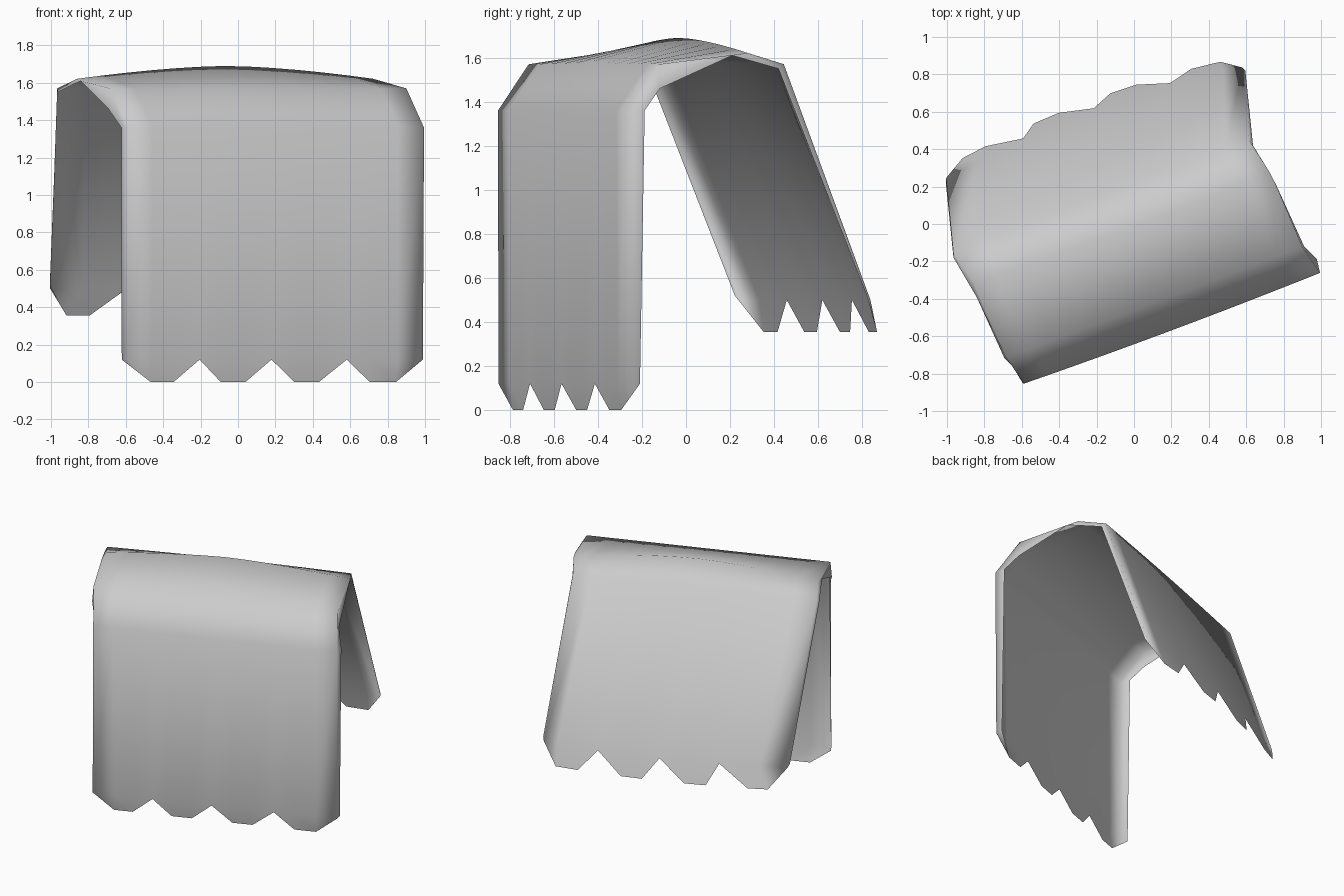
import bpy, bmesh, math

if "Cube" in bpy.data.objects:
    bpy.data.objects.remove(bpy.data.objects["Cube"])

TURN = math.radians(20.5)
HALF = 0.855

# Rows across the drape, front hem to back hem:
# (v, z, end shift, middle shift, edge dv, edge dz, bow dv, arch dz)
ROWS = [
    (-0.592, 0.12, -0.010, -0.010,  0.050,  0.00,  0.003,  0.00),  # front notch line
    (-0.603, 1.36, -0.005, -0.010,  0.075,  0.00,  0.010,  0.00),  # front shoulder
    (-0.430, 1.57, -0.045, -0.045,  0.000, -0.11,  0.000,  0.00),  # front crease
    (-0.010, 1.69, -0.070, -0.070, -0.080, -0.01,  0.020, -0.07),  # ridge
    ( 0.200, 1.58, -0.112, -0.100, -0.030, -0.02,  0.000, -0.01),  # back crease
    ( 0.655, 0.50, -0.010,  0.035, -0.020,  0.02, -0.075,  0.00),  # back notch line
]

# Columns: curled lips at both ends, four teeth between
TEETH = [-0.7, -0.57, -0.3, -0.16, 0.12, 0.26, 0.55, 0.7]
NOTCHES = [-0.43, -0.02, 0.41]
COLS = sorted(TEETH + NOTCHES + [-HALF, -0.845, 0.845, HALF])


def place(bm, u, v, z):
    c, s = math.cos(TURN), math.sin(TURN)
    return bm.verts.new((u * c - v * s, u * s + v * c, z))


def hem(bm, row, v, z, shift, spread, bow):
    """Pointed teeth hanging below a notch line."""
    lower = {i: place(bm, u * spread + shift, v + bow * u * u, z)
             for i, u in enumerate(COLS) if u in TEETH}
    for i in range(1, len(COLS) - 2):
        face = [row[i], row[i + 1]]
        if i + 1 in lower:
            face.append(lower[i + 1])
        if i in lower:
            face.append(lower[i])
        if len(face) > 2:
            bm.faces.new(face)
    # close the lip ends onto the outer teeth
    bm.faces.new((row[0], row[1], lower[2]))
    bm.faces.new((row[-2], row[-1], lower[len(COLS) - 3]))


bm = bmesh.new()
grid = []
for v, z, end, mid, edv, edz, bow, arch in ROWS:
    row = []
    for u in COLS:
        t = abs(u) / HALF
        lip = 1.0 if t > 0.995 else 0.0
        shift = end if t > 0.9 else mid
        row.append(place(bm, u + shift,
                         v + bow * t * t + edv * lip,
                         z + arch * t ** 1.6 + edz * lip))
    grid.append(row)

# Draped panel
for lo, hi in zip(grid, grid[1:]):
    for i in range(len(COLS) - 1):
        bm.faces.new((lo[i], lo[i + 1], hi[i + 1], hi[i]))

# Toothed hems
hem(bm, grid[0], -0.572, 0.0, -0.012, 1.0, 0.0)
hem(bm, grid[-1], 0.70, 0.355, 0.0, 1.05, -0.10)

# Consistent outward normals, smooth shading
bmesh.ops.recalc_face_normals(bm, faces=bm.faces)
bm.normal_update()
ridge_face = max(bm.faces, key=lambda f: f.calc_center_median().z)
if ridge_face.normal.z < 0:
    bmesh.ops.reverse_faces(bm, faces=bm.faces)
for f in bm.faces:
    f.smooth = True

me = bpy.data.meshes.new("draped_cloth")
bm.to_mesh(me)
bm.free()
cloth = bpy.data.objects.new("draped_cloth", me)
bpy.context.collection.objects.link(cloth)
